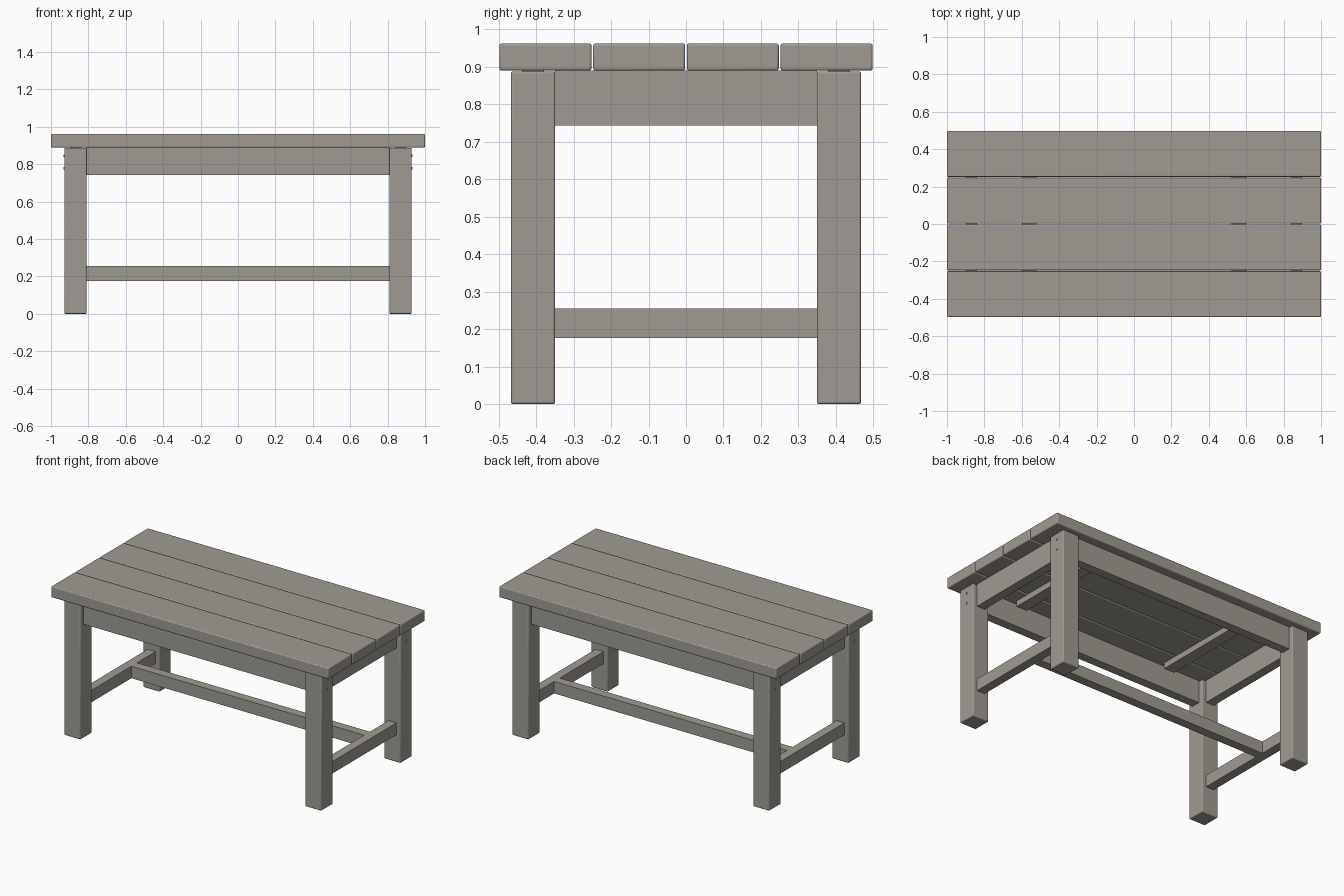
import bpy
import bmesh
from math import pi
from mathutils import Matrix, Vector

if "Cube" in bpy.data.objects:
    bpy.data.objects.remove(bpy.data.objects["Cube"], do_unlink=True)

# Single weathered wood colour
wood = bpy.data.materials.new("weathered_wood")
wood.use_nodes = True
COLOUR = (0.35, 0.33, 0.29, 1)
wood.diffuse_color = COLOUR
wood.node_tree.nodes["Principled BSDF"].inputs["Base Color"].default_value = COLOUR


def finish(name, bm, bevel=0):
    mesh = bpy.data.meshes.new(name)
    bm.to_mesh(mesh)
    bm.free()
    mesh.materials.append(wood)
    obj = bpy.data.objects.new(name, mesh)
    bpy.context.collection.objects.link(obj)
    if bevel:
        mod = obj.modifiers.new("rounded_edges", "BEVEL")
        mod.width = bevel
        mod.segments = 3
    bpy.ops.object.select_all(action="DESELECT")
    obj.select_set(True)
    bpy.context.view_layer.objects.active = obj
    bpy.ops.object.shade_smooth_by_angle()
    return obj


def board(name, centre, size, bevel=0):
    bm = bmesh.new()
    bmesh.ops.create_cube(bm, size=1)
    bmesh.ops.scale(bm, vec=size, verts=bm.verts)
    bmesh.ops.translate(bm, vec=centre, verts=bm.verts)
    return finish(name, bm, bevel)


LEG = 0.118        # leg section
LEG_X = 0.869      # leg centre
LEG_Y = 0.408
TOP_Z = 0.89       # underside of the planks
RAIL = 0.058       # rail thickness
APRON = 0.147      # apron height
APRON_Z = TOP_Z - APRON / 2
BAR_Z, BAR_H = 0.216, 0.078

# Tabletop planks
for i in range(4):
    board(f"top_plank_{i + 1}", (0, (i - 1.5) * 0.25, TOP_Z + 0.036),
          (2, 0.2455, 0.072), 0.006)

# Legs with bolt heads on the outer end faces
for sx, side in ((1, "left"), (-1, "right")):
    for sy, end in ((-1, "front"), (1, "back")):
        board(f"{end}_{side}_leg", (sx * LEG_X, sy * LEG_Y, TOP_Z / 2 - 0.001),
              (LEG, LEG, TOP_Z - 0.002), 0.006)
        for z, place in ((0.845, "upper"), (0.778, "lower")):
            bm = bmesh.new()
            spot = Vector((sx * (LEG_X + LEG / 2), sy * LEG_Y, z))
            bmesh.ops.create_cone(
                bm, cap_ends=True, segments=16, radius1=0.007, radius2=0.007, depth=0.008,
                matrix=Matrix.Translation(spot) @ Matrix.Rotation(pi / 2, 4, "Y"))
            finish(f"{end}_{side}_{place}_bolt", bm)

# Long aprons between the legs
inner_x = 2 * LEG_X - LEG
inner_y = 2 * LEG_Y - LEG
for sy, end in ((-1, "front"), (1, "back")):
    board(f"{end}_apron", (0, sy * LEG_Y, APRON_Z), (inner_x, RAIL, APRON))

# End aprons, end stretchers and battens under the top
for sx, side in ((1, "left"), (-1, "right")):
    board(f"{side}_apron", (sx * LEG_X, 0, APRON_Z), (RAIL, inner_y, APRON))
    board(f"{side}_stretcher", (sx * LEG_X, 0, BAR_Z), (RAIL, inner_y, BAR_H))
    board(f"{side}_batten", (sx * 0.56, 0, TOP_Z - 0.019), (0.075, 0.7, 0.038))

# Long stretcher, set towards the back
board("long_stretcher", (0, 0.13, BAR_Z), (2 * LEG_X - RAIL, RAIL, BAR_H))
